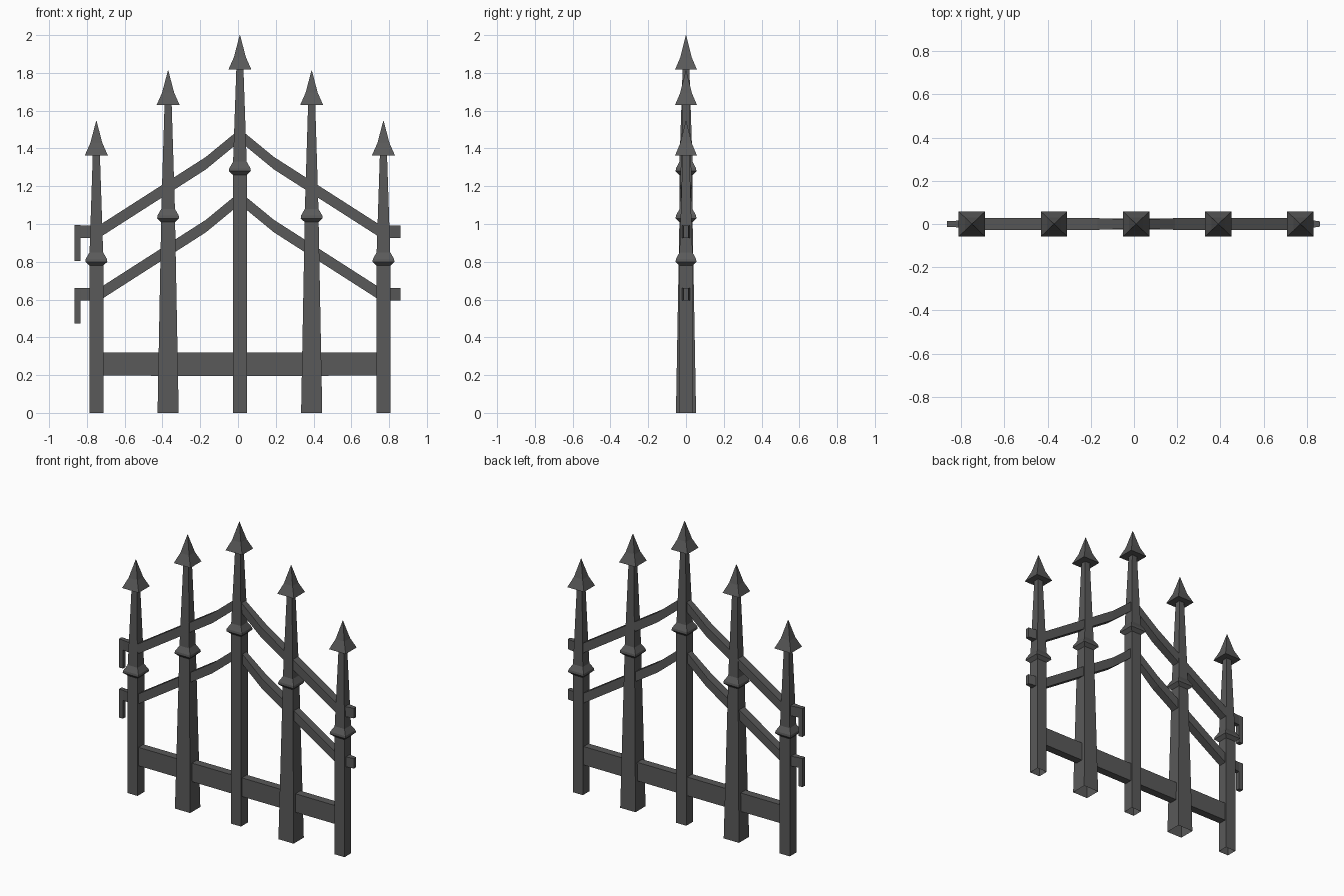
import bpy
import bmesh

cube = bpy.data.objects.get("Cube")
if cube:
    bpy.data.objects.remove(cube, do_unlink=True)

CENTRE = 0.01  # x of the middle post

iron = bpy.data.materials.new("dark_iron")
iron.use_nodes = True
iron.diffuse_color = (0.1, 0.1, 0.1, 1)
iron.node_tree.nodes["Principled BSDF"].inputs["Base Color"].default_value = (0.1, 0.1, 0.1, 1)


def loft(name, rings, cap_start=True, cap_end=True):
    """Join four-cornered rings into one flat-faced part."""
    bm = bmesh.new()
    loops = [[bm.verts.new(p) for p in ring] for ring in rings]
    for a, b in zip(loops, loops[1:]):
        for i in range(4):
            j = (i + 1) % 4
            bm.faces.new((a[i], a[j], b[j], b[i]))
    if cap_start:
        bm.faces.new(loops[0][::-1])
    if cap_end:
        bm.faces.new(loops[-1])
    bmesh.ops.remove_doubles(bm, verts=bm.verts, dist=1e-5)
    bmesh.ops.recalc_face_normals(bm, faces=bm.faces)
    mesh = bpy.data.meshes.new(name)
    bm.to_mesh(mesh)
    bm.free()
    mesh.materials.append(iron)
    obj = bpy.data.objects.new(name, mesh)
    bpy.context.collection.objects.link(obj)
    return obj


def upright(name, x, profile, **caps):
    """Square section stacked upwards from (height, half width) pairs."""
    corners = ((-1, -1), (1, -1), (1, 1), (-1, 1))
    return loft(name, [[(x + sx * h, sy * h * 0.95, z) for sx, sy in corners]
                       for z, h in profile], **caps)


def rail(name, stations):
    """Rectangular bar along x from (x, z, half depth, half height) stations."""
    corners = ((-1, -1), (1, -1), (1, 1), (-1, 1))
    return loft(name, [[(x, sy * hy, z + sz * hz) for sy, sz in corners]
                       for x, z, hy, hz in stations])


def post(name, x, foot, collar, head):
    # hollow-footed shaft with a collar and a slim upper taper
    upright(name + "_shaft", x, [(0, foot), (collar - 0.025, 0.037), (collar - 0.005, 0.058),
                                 (collar + 0.01, 0.056), (collar + 0.045, 0.036),
                                 (head, 0.019)], cap_start=False)
    # flared spear head
    upright(name + "_spear_head", x, [(head, 0.061), (head + 0.065, 0.032),
                                      (head + 0.183, 0.001)])


# Posts
post("middle_post", CENTRE, 0.037, 1.285, 1.817)
for side, s in (("left", 1), ("right", -1)):
    post(side + "_inner_post", CENTRE + s * 0.38, 0.056, 1.035, 1.63)
    post(side + "_outer_post", CENTRE + s * 0.76, 0.037, 0.805, 1.363)

# Bottom rail
rail("bottom_rail", [(-0.75, 0.258, 0.026, 0.061), (CENTRE, 0.258, 0.026, 0.062),
                     (0.77, 0.258, 0.026, 0.061)])

# Peaked rails with end stubs, and hinge pins on the right end
for level, drop in (("upper", 0), ("lower", 0.333)):
    for side, s in (("left", 1), ("right", -1)):
        end = 0.86 if s > 0 else -0.845
        rail(f"{side}_{level}_rail", [
            (CENTRE, 1.47 - drop, 0.02, 0.033),
            (CENTRE + s * 0.18, 1.322 - drop, 0.027, 0.033),
            (CENTRE + s * 0.745, 0.96 - drop, 0.027, 0.033)])
        rail(f"{side}_{level}_stub", [
            (CENTRE + s * 0.745, 0.96 - drop, 0.024, 0.033),
            (CENTRE + s * 0.80, 0.96 - drop, 0.02, 0.033),
            (end, 0.96 - drop, 0.012, 0.033)])
    pin = upright(level + "_hinge_pin", -0.85, [(0.805 - drop, 0.015), (0.994 - drop, 0.015)])
